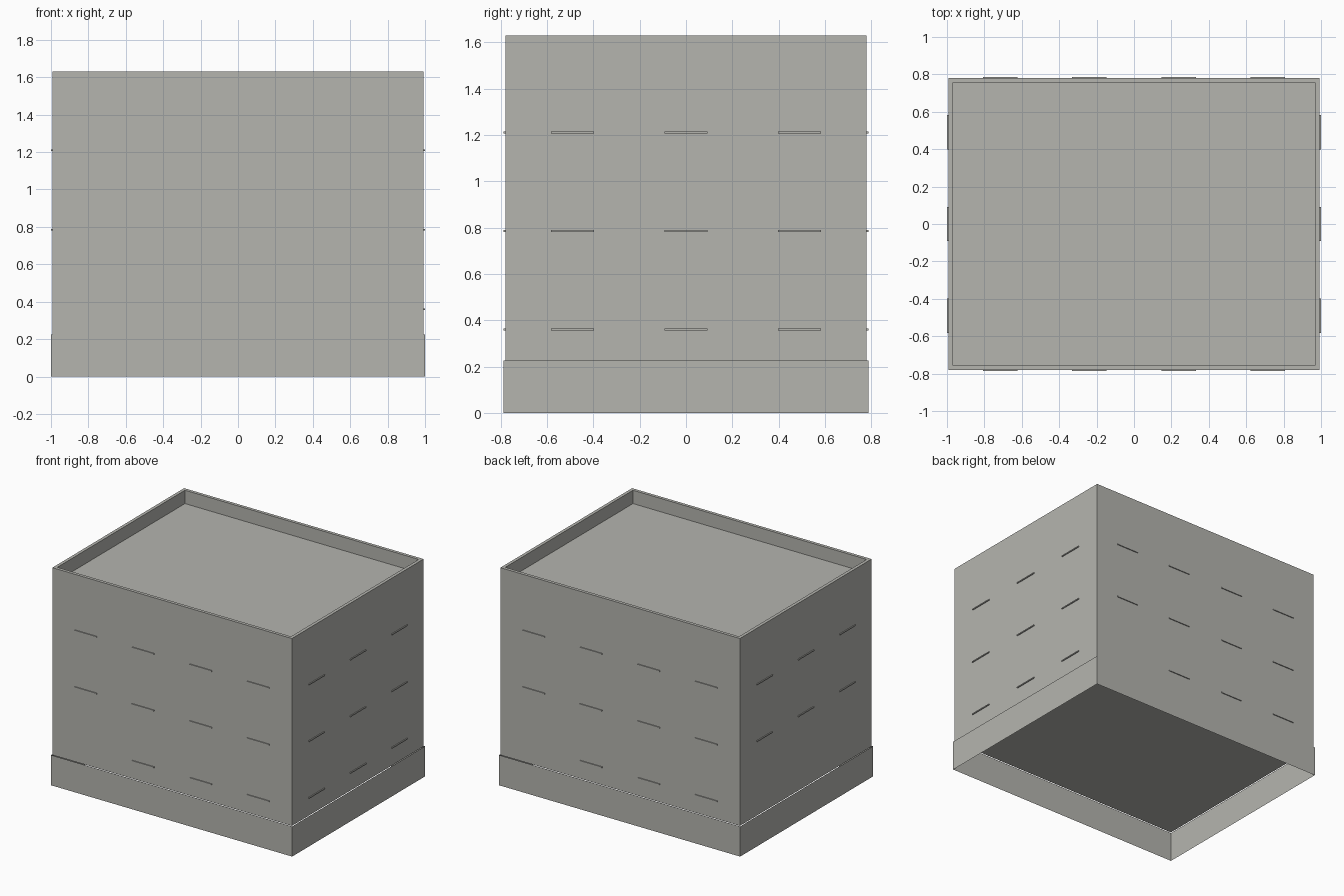
import bpy, bmesh
from mathutils import Vector

if "Cube" in bpy.data.objects:
    bpy.data.objects.remove(bpy.data.objects["Cube"], do_unlink=True)

HALF_X, HALF_Y = 0.993, 0.78
BASE_TOP, HEIGHT = 0.226, 1.63
PARAPET, ROOF_DROP = 0.034, 0.1
OUT = 0.007          # how far the skirt and sills stand proud of the walls

concrete = bpy.data.materials.new("warm grey concrete")
concrete.use_nodes = True
colour = (0.46, 0.46, 0.43, 1)
concrete.diffuse_color = colour
concrete.node_tree.nodes["Principled BSDF"].inputs["Base Color"].default_value = colour


def add_box(bm, low, high):
    low, high = Vector(low), Vector(high)
    verts = bmesh.ops.create_cube(bm, size=1)["verts"]
    for v in verts:
        v.co = (low + high) / 2 + v.co * (high - low)


def finish(bm, name):
    bm.normal_update()
    mesh = bpy.data.meshes.new(name)
    bm.to_mesh(mesh)
    bm.free()
    mesh.materials.append(concrete)
    obj = bpy.data.objects.new(name, mesh)
    bpy.context.collection.objects.link(obj)
    return obj


def facing(bm, z):
    bm.normal_update()
    return max(bm.faces, key=lambda f: f.normal.z * z)


# Main block, with the roof sunk behind a parapet
bm = bmesh.new()
add_box(bm, (-HALF_X, -HALF_Y, BASE_TOP), (HALF_X, HALF_Y, HEIGHT))
roof = facing(bm, 1)
bmesh.ops.inset_region(bm, faces=[roof], thickness=PARAPET)
bmesh.ops.inset_region(bm, faces=[roof], thickness=0)
bmesh.ops.translate(bm, verts=roof.verts, vec=(0, 0, -ROOF_DROP))
finish(bm, "building_walls_and_roof")

# Base skirt: a thin open band around the foot
bm = bmesh.new()
add_box(bm, (-HALF_X - OUT, -HALF_Y - OUT, 0), (HALF_X + OUT, HALF_Y + OUT, BASE_TOP))
bm.normal_update()
caps = [f for f in bm.faces if abs(f.normal.z) > 0.5]
bmesh.ops.delete(bm, geom=caps, context="FACES_ONLY")
finish(bm, "base_skirt")

# Window sills on each side; the ground floor leaves some bays open
SILL = 0.092         # half width
THICK = 0.004        # half thickness
columns_x = [-0.715, -0.24, 0.24, 0.715]
columns_y = [-0.49, 0, 0.49]
rows = [0.36, 0.785, 1.21]


def sills(name, side_axis, sign, columns, ground_columns):
    bm = bmesh.new()
    for row, z in enumerate(rows):
        for c in (ground_columns if row == 0 else columns):
            if side_axis == "x":
                centre, half = (sign * HALF_X, c, z), (OUT, SILL, THICK)
            else:
                centre, half = (c, sign * HALF_Y, z), (SILL, OUT, THICK)
            add_box(bm, Vector(centre) - Vector(half), Vector(centre) + Vector(half))
    finish(bm, name)


sills("front_sills", "y", -1, columns_x, columns_x[1:])
sills("back_sills", "y", 1, columns_x, columns_x[:-1])
sills("left_sills", "x", 1, columns_y, columns_y)
sills("right_sills", "x", -1, columns_y, [])
